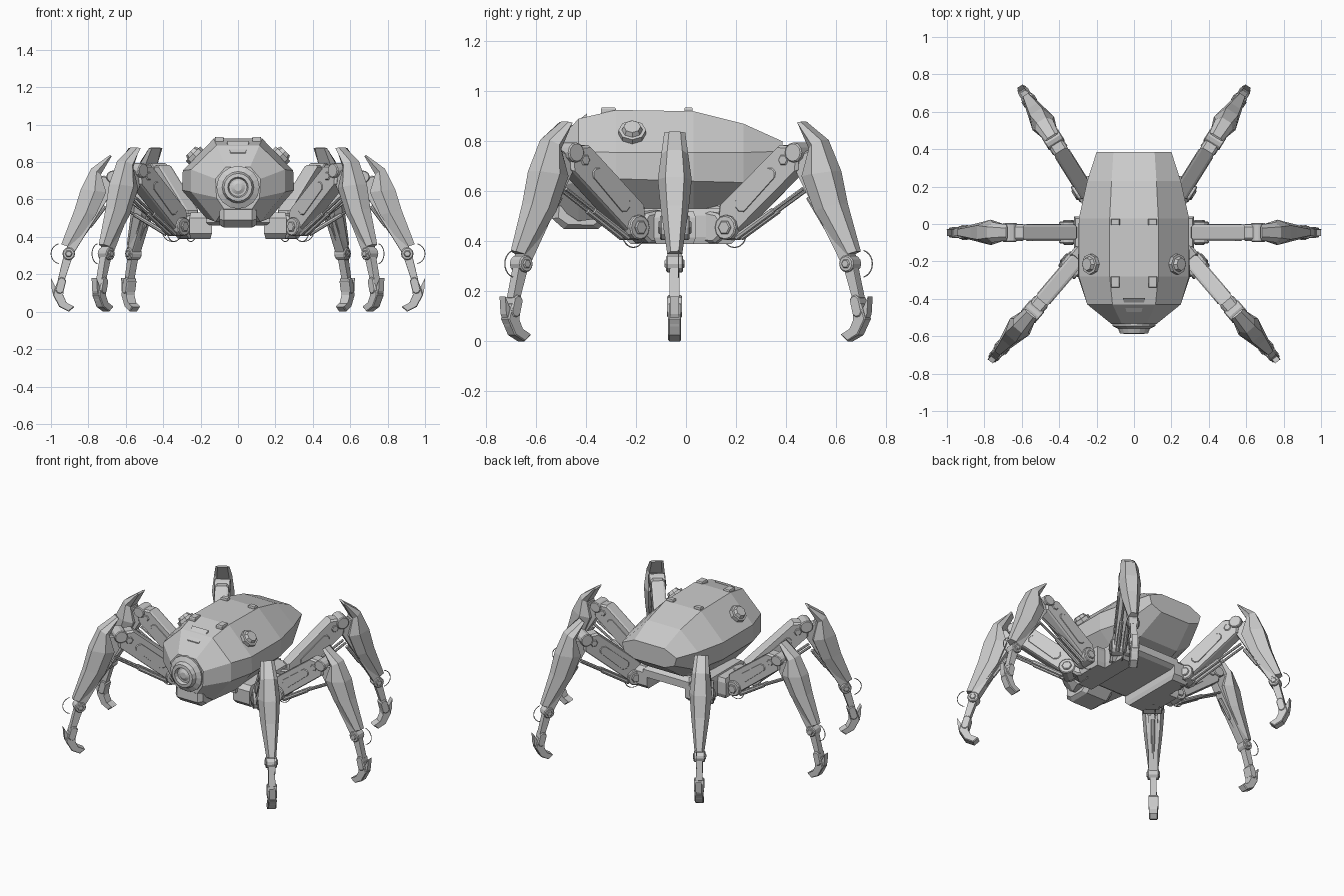
import bpy, bmesh, math
from mathutils import Vector as V

if "Cube" in bpy.data.objects:
    bpy.data.objects.remove(bpy.data.objects["Cube"])

grey = bpy.data.materials.new("plain_grey")
grey.diffuse_color = (0.6, 0.6, 0.6, 1)
grey.use_nodes = True
grey.node_tree.nodes["Principled BSDF"].inputs["Base Color"].default_value = grey.diffuse_color


def loft(name, rings, place=None):
    """Skin a list of equal-sized rings, cap the ends, optionally remap points."""
    bm = bmesh.new()
    loops = [[bm.verts.new(place(V(p)) if place else V(p)) for p in r] for r in rings]
    n = len(loops[0])
    for a, b in zip(loops, loops[1:]):
        for i in range(n):
            bm.faces.new((a[i], a[(i + 1) % n], b[(i + 1) % n], b[i]))
    bm.faces.new(loops[0])
    bm.faces.new(loops[-1])
    bmesh.ops.recalc_face_normals(bm, faces=bm.faces)
    me = bpy.data.meshes.new(name)
    bm.to_mesh(me)
    bm.free()
    me.materials.append(grey)
    ob = bpy.data.objects.new(name, me)
    bpy.context.collection.objects.link(ob)
    return ob


def prism(pts, hw, cham=0.0):
    """Side profile (s, z) thickened across, with chamfered rims."""
    pts = [V(p) for p in pts]
    c = sum(pts, V((0, 0))) / len(pts)
    def ring(w, inset):
        qs = [p + (c - p).normalized() * inset for p in pts]
        return [(q.x, w, q.y) for q in qs]
    if not cham:
        return [ring(-hw, 0), ring(hw, 0)]
    return [ring(-hw, cham), ring(cham - hw, 0), ring(hw - cham, 0), ring(hw, cham)]


def beam(a, b, ha, hb, hw, cham=0.008):
    """Tapered bar from a to b with clipped ends, half heights ha and hb."""
    a, b = V(a), V(b)
    t = (b - a).normalized()
    n = V((-t.y, t.x))
    pts = [a + n * ha, b + n * hb, b + t * hb * 0.6 + n * hb * 0.4, b + t * hb * 0.6 - n * hb * 0.4,
           b - n * hb, a - n * ha, a - t * ha * 0.6 - n * ha * 0.4, a - t * ha * 0.6 + n * ha * 0.4]
    return prism(pts, hw, cham)


def circle(n):
    return [(math.cos(math.tau * i / n), math.sin(math.tau * i / n)) for i in range(n)]


def disc(s, z, r, hw, n=12):
    return prism([(s + r * c, z + r * d) for c, d in circle(n)], hw, 0.005)


def tube(pts, radii, n=8):
    """Rings of a tube along 3D points."""
    pts = [V(p) for p in pts]
    rings = []
    for i, p in enumerate(pts):
        t = (pts[min(i + 1, len(pts) - 1)] - pts[max(i - 1, 0)]).normalized()
        u = t.cross(V((0.01, 1, 0.02))).normalized()
        w = t.cross(u)
        rings.append([p + (u * c + w * d) * radii[i] for c, d in circle(n)])
    return rings


def hose(s, z, r, mid):
    """Thin cable arc bulging toward angle mid."""
    angles = [math.radians(mid - 75 + 15 * i) for i in range(11)]
    return tube([(s + r * math.cos(a), 0.015, z + r * math.sin(a)) for a in angles], [0.0025] * 11, 5)


def piston(a, b, w, r):
    a, b = V((a[0], w, a[1])), V((b[0], w, b[1]))
    return tube([a, a.lerp(b, 0.55), a.lerp(b, 0.56), b], [r, r, r * 0.6, r * 0.6])


# ---- body shell: half sections (top, upper side, lower side, bottom) along y
sections = [
    (-0.535, (0.065, 0.775), (0.12, 0.71), (0.115, 0.61), (0.075, 0.55)),
    (-0.43, (0.115, 0.89), (0.25, 0.76), (0.25, 0.64), (0.12, 0.48)),
    (-0.28, (0.13, 0.925), (0.295, 0.755), (0.30, 0.65), (0.17, 0.50)),
    (0.03, (0.13, 0.92), (0.295, 0.755), (0.29, 0.64), (0.17, 0.52)),
    (0.23, (0.12, 0.87), (0.25, 0.755), (0.24, 0.635), (0.14, 0.565)),
    (0.385, (0.11, 0.80), (0.20, 0.76), (0.185, 0.705), (0.11, 0.675)),
]
loft("body_shell", [[(x, y, z) for x, z in half] + [(-x, y, z) for x, z in reversed(half)]
                    for y, *half in sections])

# chin, drawn in the y-z plane
loft("chin", prism([(-0.43, 0.58), (-0.53, 0.55), (-0.535, 0.49), (-0.49, 0.45),
                    (-0.35, 0.45), (-0.26, 0.53)], 0.10, 0.025), lambda p: V((p.y, p.x, p.z)))

# eye: stepped rings ending in a hollow lens
eye = [(-0.50, 0.115), (-0.545, 0.115), (-0.56, 0.085), (-0.585, 0.075),
       (-0.587, 0.055), (-0.565, 0.048), (-0.565, 0.038), (-0.575, 0.02)]
loft("front_eye", [[(r * c, y, 0.665 + r * d) for c, d in circle(16)] for y, r in eye])

# brow vent: trapezoid on the sloping front
loft("brow_vent", [[(x, y, 0.90 + (y + 0.395) * 0.8 + h) for x, y in
                    ((-0.06, -0.395), (0.06, -0.395), (0.04, -0.47), (-0.04, -0.47))] for h in (-0.02, 0.012)])

corners = ((-1, -1), (1, -1), (1, 1), (-1, 1))


def block(name, x, y, z, hx, hy, hz):
    loft(name, [[(x + sx * hx * f, y + sy * hy * f, z + t * hz) for sx, sy in corners]
                for t, f in ((-1, 0.88), (-0.6, 1), (0.6, 1), (1, 0.88))])


# ---- paired body details and the chassis rails carrying the hips
for side, m in (("right", 1), ("left", -1)):
    block(f"{side}_rear_roof_pad", m * 0.1, 0.01, 0.92, 0.024, 0.016, 0.015)
    block(f"{side}_front_roof_pad", m * 0.1, -0.31, 0.92, 0.022, 0.03, 0.015)
    d = V((m, 0, 1)).normalized()
    c = V((m * 0.215, -0.215, 0.82))
    loft(f"{side}_shoulder_bolt", tube([c, c + d * 0.035, c + d * 0.036, c + d * 0.055],
                                       [0.055, 0.055, 0.042, 0.034]))
    block(f"{side}_chassis_rail", m * 0.2, -0.02, 0.46, 0.06, 0.23, 0.07)
    block(f"{side}_middle_hip_mount", m * 0.25, -0.045, 0.455, 0.07, 0.085, 0.065)
block("belly_plate", 0, -0.03, 0.50, 0.17, 0.24, 0.04)

# ---- leg parts in a local frame: s outward, w across, z up
hip, knee, ankle = (0.0, 0.455), (0.315, 0.755), (0.555, 0.31)
parts = {}
parts["hip_arm"] = beam((-0.12, 0.46), (-0.05, 0.452), 0.065, 0.06, 0.052, 0.012)
parts["hip_joint"] = disc(*hip, 0.05, 0.058)
parts["hip_cap"] = disc(*hip, 0.03, 0.066, 6)
parts["thigh"] = beam((0.0, 0.49), (0.285, 0.735), 0.066, 0.066, 0.041, 0.012)
parts["thigh_panel"] = beam((0.06, 0.54), (0.21, 0.675), 0.03, 0.025, 0.045, 0.004)
parts["knee_joint"] = disc(*knee, 0.04, 0.05)
parts["knee_bolt"] = disc(0.265, 0.725, 0.024, 0.046, 6)
parts["shin_frame"] = beam((0.36, 0.72), ankle, 0.06, 0.022, 0.028)
parts["shin_piston"] = piston((0.36, 0.575), (0.51, 0.36), 0.0, 0.012)
for tag, w in (("a", 0.02), ("b", -0.02)):
    parts["lower_piston_" + tag] = piston((0.03, 0.415), (0.345, 0.61), w, 0.013)
parts["ankle_joint"] = disc(*ankle, 0.034, 0.034)
parts["ankle_cap"] = disc(*ankle, 0.02, 0.04, 6)
parts["ankle_link"] = beam(ankle, (0.595, 0.17), 0.024, 0.018, 0.02, 0.004)
parts["foot_block"] = beam((0.59, 0.17), (0.605, 0.11), 0.022, 0.022, 0.03, 0.005)
parts["foot"] = prism([(0.58, 0.175), (0.62, 0.15), (0.64, 0.09), (0.605, 0.025), (0.555, 0.0),
                       (0.525, 0.025), (0.565, 0.045), (0.585, 0.09)], 0.026, 0.005)
parts["heel_spur"] = prism([(0.61, 0.10), (0.632, 0.145), (0.65, 0.18), (0.645, 0.11), (0.625, 0.06)], 0.018)
parts["ankle_hose"] = hose(0.595, 0.31, 0.055, 0)
parts["hip_hose"] = hose(0.0, 0.43, 0.055, -90)

# shin armour stations: inner s z, outer s z, half width
shin = [(0.325, 0.872, 0.335, 0.878, 0.042), (0.383, 0.77, 0.435, 0.805, 0.054),
        (0.355, 0.66, 0.49, 0.68, 0.068), (0.41, 0.52, 0.525, 0.55, 0.056),
        (0.535, 0.34, 0.595, 0.36, 0.03)]
section = ((0, -0.7), (0.45, -1), (1, -0.55), (1, 0.55), (0.45, 1), (0, 0.7))
parts["shin_armour"] = [[(si + (so - si) * t, w * j, zi + (zo - zi) * t) for t, j in section]
                        for si, zi, so, zo, w in shin]

# hip x y, heading, reach factor, knee height change
legs = {
    "front": (0.33, -0.22, -49.5, 1.04, 0.0),
    "middle": (0.35, -0.045, 0.0, 1.0, -0.04),
    "rear": (0.265, 0.186, 58.0, 1.0, 0.0),
}
for leg, (hx, hy, ang, reach, dz) in legs.items():
    ca, sa = math.cos(math.radians(ang)), math.sin(math.radians(ang))
    for side, m in (("right", 1), ("left", -1)):
        def place(p):
            s = p.x * reach
            z = p.z + dz * min(1.0, max(0.0, (p.z - 0.5) / 0.3))
            return V((m * (hx + s * ca - p.y * sa), hy + s * sa + p.y * ca, z))
        for part, rings in parts.items():
            loft(f"{leg}_{side}_{part}", rings, place)
